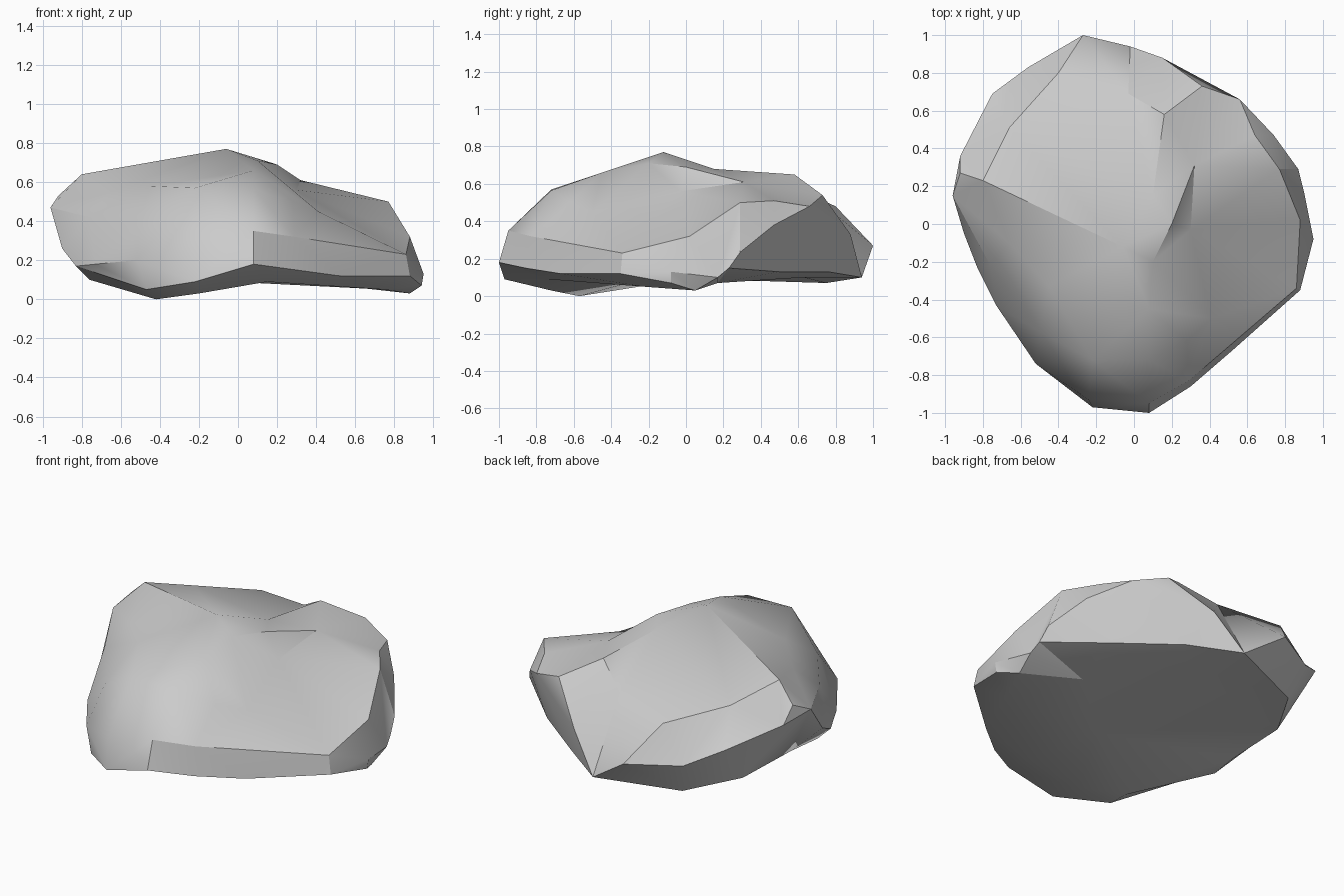
import bpy, bmesh
from mathutils import Vector
from mathutils.geometry import delaunay_2d_cdt

# Rim: widest outline of the rock, counter-clockwise from the front
rim = [(.08, -1, .18), (.30, -.86, .15), (.52, -.67, .12), (.88, -.35, .12),
       (.95, -.08, .13), (.90, .17, .10), (.885, .23, .15), (.87, .29, .235),
       (.74, .47, .38), (.56, .66, .48), (.15, .88, .33), (-.02, .94, .10),
       (-.27, 1, .27), (-.56, .83, .27), (-.75, .69, .365), (-.92, .36, .44),
       (-.96, .15, .47), (-.90, -.05, .26), (-.83, -.23, .17), (-.73, -.43, .18),
       (-.52, -.74, .20), (-.22, -.97, .09)]

# Creases of the upper side, each a chain of points
upper = [
    [(.08, -1, .18), (.08, -.95, .35), (.08, -.72, .565), (.08, -.45, .66),
     (.10, -.2, .71), (.20, 0, .69), (.32, .31, .61)],               # main ridge
    [(.08, -.72, .565), (.28, -.62, .50), (.41, -.5, .45), (.30, -.03, .56),
     (.32, .31, .61)],                                               # ridge foot
    [(.10, -.2, .71), (.30, -.03, .56)],
    [(.08, -.95, .35), (.29, -.83, .32), (.86, -.34, .23)],          # front right ledge
    [(-.52, -.74, .20), (-.24, -.93, .26), (-.22, -.72, .57),
     (.08, -.72, .565)],                                             # front brow
    [(-.50, -.57, .42), (-.22, -.72, .57)],
    [(-.96, .15, .47), (-.76, -.22, .42), (-.50, -.57, .42)],        # left shoulder
    [(-.45, -.33, .58), (-.66, -.10, .55)],                          # front left slope
    [(-.06, -.12, .77), (-.80, .23, .64), (-.92, .27, .53)],         # peak and left ridge
    [(.10, -.2, .71), (-.06, -.12, .77), (.10, .15, .68), (.16, .58, .65)],
    [(-.80, .23, .64), (-.66, .51, .55), (-.40, .80, .48), (-.03, .69, .53),
     (.16, .58, .65), (.36, .73, .54)],                              # back shelf
    [(.64, .47, .51), (.77, .29, .50), (.88, .02, .32)],             # right shoulder
]

# Underside
lower = [
    [(.15, -.74, .09), (.75, -.22, .05), (.94, -.08, .07)],          # front undercut
    [(.88, .05, .03)], [(.06, -.25, .085)],
    [(.885, .23, .15), (.60, .50, .13), (.26, .76, .13), (-.02, .94, .10)],  # back right undercut
    [(.52, .17, .07), (.15, .63, .10)],
    [(-.50, .75, .07), (-.69, .43, .08), (-.72, 0, .09), (-.76, -.2, .10)],
    [(-.83, -.23, .17), (-.47, -.765, .05), (-.22, -.97, .09)],      # front left facet
    [(-.42, -.57, 0), (-.20, -.72, .03)],
]


def skin(bm, rim_verts, chains, flip):
    """Triangulate the creases inside the rim and add the faces."""
    n = len(rim_verts)
    pts, verts, edges = list(rim), list(rim_verts), []
    for chain in chains:
        ids = []
        for p in chain:
            if p not in pts:
                pts.append(p)
                verts.append(bm.verts.new(p))
            ids.append(pts.index(p))
        edges += list(zip(ids, ids[1:]))
    edges += [(i, (i + 1) % n) for i in range(n)]
    res = delaunay_2d_cdt([Vector(p[:2]) for p in pts], edges,
                          [list(range(n))], 1, 1e-5)
    for f in res[2]:
        vs = [verts[res[3][i][0]] for i in f]
        bm.faces.new(vs[::-1] if flip else vs)


bm = bmesh.new()
rim_verts = [bm.verts.new(p) for p in rim]
skin(bm, rim_verts, upper, False)
skin(bm, rim_verts, lower, True)
bmesh.ops.recalc_face_normals(bm, faces=bm.faces)
mesh = bpy.data.meshes.new("rock")
bm.to_mesh(mesh)
bm.free()
rock = bpy.data.objects.new("rock", mesh)
bpy.context.collection.objects.link(rock)

# Smooth shading with crisp breaks
bpy.context.view_layer.objects.active = rock
rock.select_set(True)
bpy.ops.object.shade_smooth_by_angle(angle=0.52)
